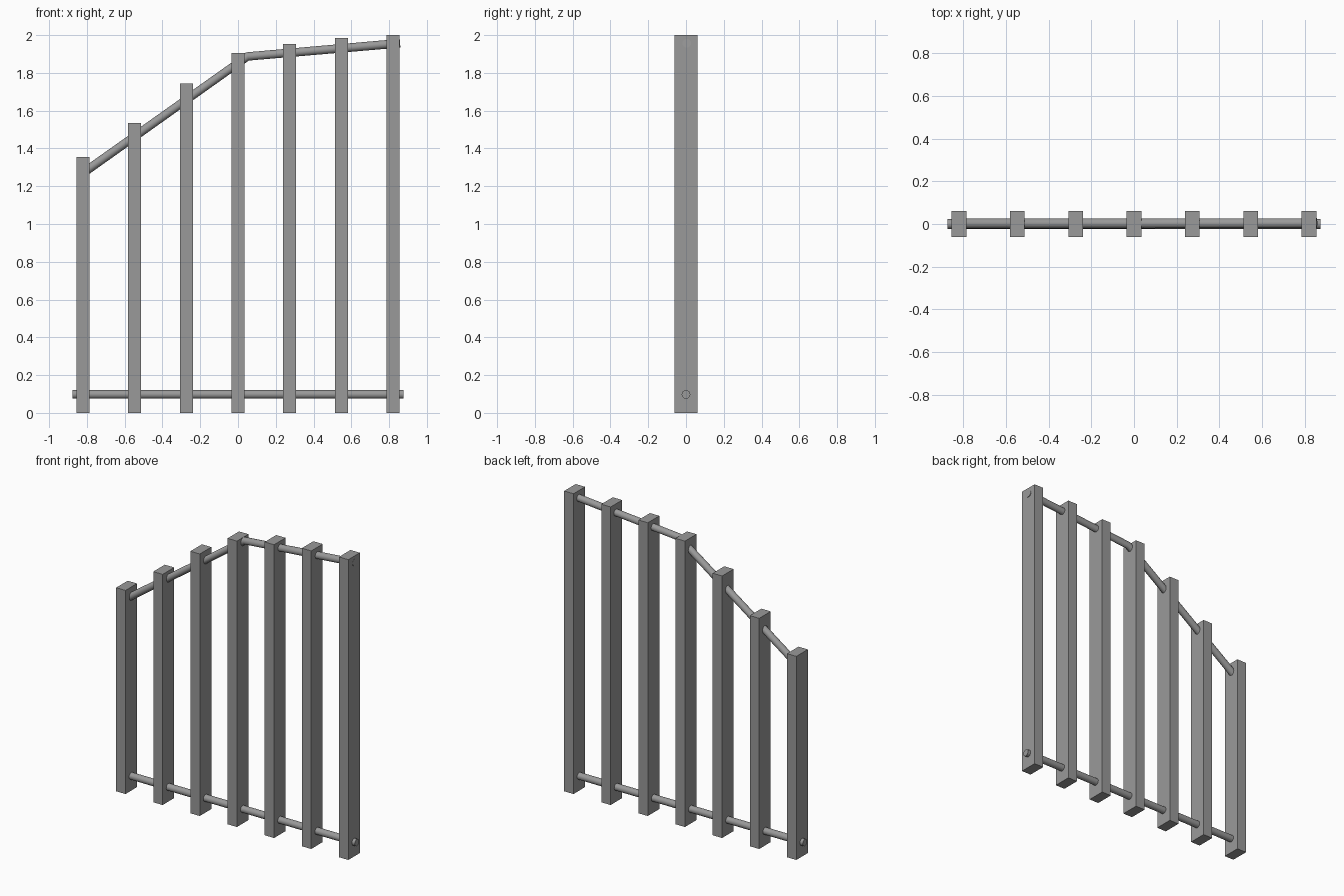
import bpy
import bmesh
from mathutils import Matrix

if "Cube" in bpy.data.objects:
    bpy.data.objects.remove(bpy.data.objects["Cube"])

POST_W, POST_D, ROD_R = 0.069, 0.121, 0.023

# Dark grey finish shared by all parts
dark = bpy.data.materials.new("dark_grey")
dark.diffuse_color = (0.32, 0.32, 0.32, 1)
dark.use_nodes = True
dark.node_tree.nodes["Principled BSDF"].inputs["Base Color"].default_value = dark.diffuse_color


def post(name, x, height):
    bm = bmesh.new()
    bmesh.ops.create_cube(bm, size=1, matrix=Matrix.Translation((x, 0, height / 2))
                          @ Matrix.Diagonal((POST_W, POST_D, height, 1)))
    me = bpy.data.meshes.new(name)
    bm.to_mesh(me)
    bm.free()
    me.materials.append(dark)
    bpy.context.collection.objects.link(bpy.data.objects.new(name, me))


def rod(name, points):
    cu = bpy.data.curves.new(name, 'CURVE')
    cu.dimensions = '3D'
    cu.bevel_depth = ROD_R
    cu.bevel_resolution = 6
    cu.use_fill_caps = True
    cu.materials.append(dark)
    sp = cu.splines.new('POLY')
    sp.points.add(len(points) - 1)
    for p, co in zip(sp.points, points):
        p.co = (*co, 1)
    ob = bpy.data.objects.new(name, cu)
    bpy.context.collection.objects.link(ob)
    # Turn the swept curve into a mesh with sharp end caps
    bpy.ops.object.select_all(action='DESELECT')
    ob.select_set(True)
    bpy.context.view_layer.objects.active = ob
    bpy.ops.object.convert(target='MESH')
    bpy.ops.object.shade_smooth_by_angle()


# Upright posts, rising from left to right
heights = [1.356, 1.536, 1.745, 1.904, 1.953, 1.985, 2.0]
for i, h in enumerate(heights):
    post(f"fence_post_{i + 1}", (i - 3) * 0.2737, h)

# Straight lower rail, pushed through both end posts
rod("lower_rail", [(-0.876, 0, 0.098), (0.876, 0, 0.098)])

# Bent upper rail following the post tops
rod("upper_rail", [(-0.82, 0.002, 1.270), (0.05, 0.003, 1.887), (0.858, 0.004, 1.957)])
